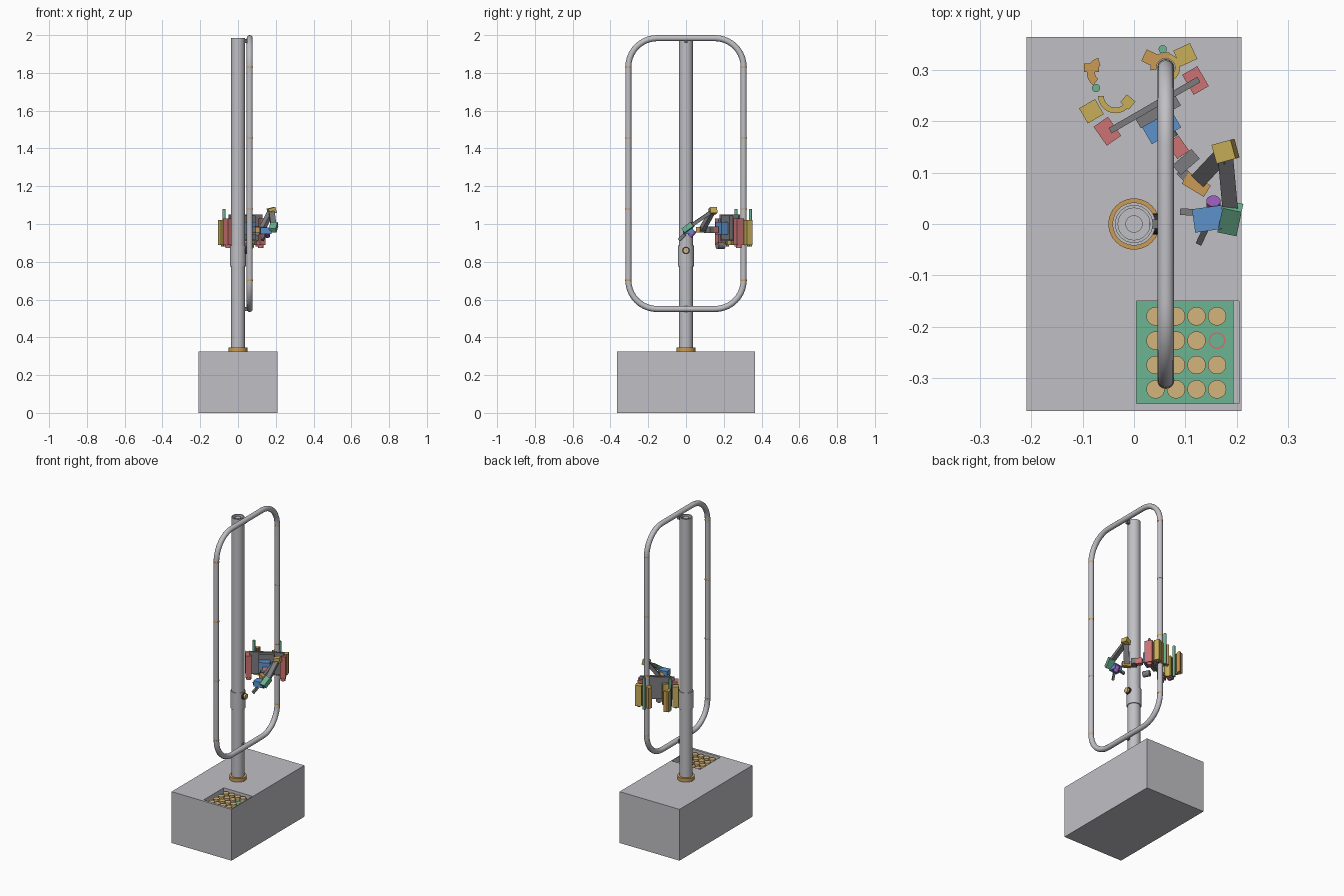
import bpy, bmesh
from math import sin, cos, pi, radians
from mathutils import Vector, Matrix

if "Cube" in bpy.data.objects:
    bpy.data.objects.remove(bpy.data.objects["Cube"], do_unlink=True)


def material(name, r, g, b):
    m = bpy.data.materials.new(name)
    m.use_nodes = True
    m.diffuse_color = (r, g, b, 1)
    m.node_tree.nodes["Principled BSDF"].inputs["Base Color"].default_value = (r, g, b, 1)
    return m


GREY = material("light grey", .53, .53, .56)
DARK = material("dark grey", .2, .2, .21)
RED = material("soft red", .6, .17, .17)
YELLOW = material("mustard yellow", .58, .43, .1)
ORANGE = material("bronze orange", .6, .33, .09)
BLUE = material("mid blue", .11, .29, .6)
GREEN = material("sea green", .15, .46, .29)
PURPLE = material("purple", .3, .1, .45)
TAN = material("tan", .65, .46, .2)
BLACK = material("black", .03, .03, .03)


def finish(name, bm, mat, smooth=False):
    bmesh.ops.recalc_face_normals(bm, faces=bm.faces)
    mesh = bpy.data.meshes.new(name)
    bm.to_mesh(mesh)
    bm.free()
    ob = bpy.data.objects.new(name, mesh)
    bpy.context.collection.objects.link(ob)
    mesh.materials.append(mat)
    if smooth:
        select(ob)
        bpy.ops.object.shade_smooth_by_angle(angle=radians(35))
    return ob


def select(ob):
    bpy.ops.object.select_all(action='DESELECT')
    ob.select_set(True)
    bpy.context.view_layer.objects.active = ob


def block(name, centre, size, mat, turn=0):
    bm = bmesh.new()
    bmesh.ops.create_cube(bm, size=1, matrix=Matrix.Translation(centre)
                          @ Matrix.Rotation(radians(turn), 4, 'Z')
                          @ Matrix.Diagonal((*size, 1)))
    return finish(name, bm, mat)


def bar(name, a, b, width, height, mat):
    """Rectangular link from a to b."""
    a, b = Vector(a), Vector(b)
    bm = bmesh.new()
    bmesh.ops.create_cube(bm, size=1, matrix=Matrix.Translation((a + b) / 2)
                          @ (b - a).to_track_quat('X', 'Z').to_matrix().to_4x4()
                          @ Matrix.Diagonal(((b - a).length, width, height, 1)))
    return finish(name, bm, mat)


def rod(name, a, b, r, mat, sides=24):
    """Cylinder from a to b."""
    a, b = Vector(a), Vector(b)
    bm = bmesh.new()
    bmesh.ops.create_cone(bm, cap_ends=True, segments=sides, radius1=r, radius2=r,
                          depth=(b - a).length, matrix=Matrix.Translation((a + b) / 2)
                          @ (b - a).to_track_quat('Z', 'Y').to_matrix().to_4x4())
    return finish(name, bm, mat, True)


def arc(name, x, y, r_in, r_out, start, end, z0, z1, mat, steps=12):
    """Upright curved wall; a full turn makes a ring."""
    full = end - start >= 360
    bm = bmesh.new()
    rows = []
    for i in range(steps + (0 if full else 1)):
        t = radians(start + (end - start) * i / steps)
        rows.append([bm.verts.new((x + r * cos(t), y + r * sin(t), z))
                     for r, z in ((r_in, z0), (r_out, z0), (r_out, z1), (r_in, z1))])
    pairs = list(zip(rows, rows[1:]))
    if full:
        pairs.append((rows[-1], rows[0]))
    else:
        bm.faces.new(rows[0])
        bm.faces.new(rows[-1])
    for p, q in pairs:
        for k in range(4):
            n = (k + 1) % 4
            bm.faces.new((p[k], p[n], q[n], q[k]))
    return finish(name, bm, mat, True)


# Base box with a recess for the peg tray
BASE = .325
base = block("base_box", (0, 0, BASE / 2), (.42, .73, BASE), GREY)
cutter = block("recess_cutter", (.105, -.25, .31), (.2, .2, .08), GREY)
cutter.hide_render = True
cut = base.modifiers.new("recess", 'BOOLEAN')
cut.operation, cut.solver, cut.object = 'DIFFERENCE', 'EXACT', cutter
select(base)
bpy.ops.object.modifier_apply(modifier=cut.name)
bpy.data.objects.remove(cutter, do_unlink=True)

# Tray with a grid of pegs, one slot empty and ringed
block("peg_tray", (.0995, -.25, .28), (.189, .2, .02), GREEN)
for i in range(4):
    for j in range(4):
        px, py = .042 + .04 * i, -.18 - .0475 * j
        if (i, j) == (3, 1):
            arc("empty_slot_ring", px, py, .0135, .0165, 0, 360, .289, .292, RED, 24)
        else:
            rod("peg", (px, py, .285), (px, py, .315), .018, TAN)

# Hollow column with inner rod, foot collar and sleeve
arc("column_tube", 0, 0, .031, .037, 0, 360, BASE, 1.985, GREY, 32)
rod("column_core", (0, 0, BASE), (0, 0, 1.98), .017, GREY)
arc("foot_collar", 0, 0, .036, .05, 0, 360, BASE, .347, ORANGE, 32)
arc("column_sleeve", 0, 0, .036, .042, 0, 360, .775, .885, GREY, 32)

# Knob on the sleeve
rod("knob_ring", (.035, 0, .86), (.048, 0, .86), .02, BLACK)
rod("knob_cap", (.046, 0, .86), (.06, 0, .86), .016, TAN)

# Closed pipe loop with rounded corners
TX, HALF, LOW, HIGH, BEND, PIPE = .062, .305, .55, 1.984, .152, .016
path = []
for k, (sy, cz) in enumerate(((1, HIGH - BEND), (-1, HIGH - BEND),
                              (-1, LOW + BEND), (1, LOW + BEND))):
    for i in range(11):
        t = (k + i / 10) * pi / 2
        path.append((TX, sy * (HALF - BEND) + BEND * cos(t), cz + BEND * sin(t)))
curve = bpy.data.curves.new("pipe_loop", 'CURVE')
curve.dimensions = '3D'
curve.bevel_depth, curve.bevel_resolution = PIPE, 4
spline = curve.splines.new('POLY')
spline.points.add(len(path) - 1)
for point, co in zip(spline.points, path):
    point.co = (*co, 1)
spline.use_cyclic_u = True
curve.materials.append(GREY)
loop = bpy.data.objects.new("pipe_loop", curve)
bpy.context.collection.objects.link(loop)
select(loop)
bpy.ops.object.convert(target='MESH')

# Joint rings on the pipe and brackets to the column
for side in (-1, 1):
    for z in (.702, 1.08, 1.455, 1.832):
        rod("pipe_joint", (TX, side * HALF, z - .003), (TX, side * HALF, z + .003), .0167, ORANGE)
for z in (LOW, 1.968):
    block("pipe_bracket", (.043, 0, z), (.026, .018, .022), DARK)

# Climber body
block("body_plate", (.04, .232, .98), (.2, .012, .14), DARK, 30)
block("body_back", (.045, .222, .98), (.09, .03, .13), DARK, 30)
block("body_housing", (.052, .192, .977), (.066, .046, .065), BLUE, 30)
rod("body_motor", (.07, .165, .885), (.05, .2, .885), .018, DARK)

# Gripper carriers at both ends of the body
Z0, Z1 = .89, 1.02
for x, y, yx, yy, turn in ((-.052, .181, -.083, .22, 35), (.12, .28, .1, .33, 30)):
    block("gripper_drive", (x, y, .96), (.034, .045, .14), RED, turn)
    rod("drive_foot", (x, y, .873), (x, y, .895), .015, RED)
    block("gripper_housing", (yx, yy, .955), (.036, .034, .13), YELLOW, turn - 5)
    rod("housing_foot", (yx, yy, .88), (yx, yy, .892), .008, PURPLE)

# Open gripper, clear of the pipe
arc("open_fixed_jaw", -.036, .25, .023, .034, 180, 335, Z0, Z1, YELLOW)
block("open_fixed_tip", (-.012, .238, .955), (.02, .022, .13), YELLOW, 50)
rod("open_jaw_pin", (-.074, .265, .88), (-.074, .265, 1.08), .008, GREEN, 12)
arc("open_moving_jaw", -.062, .295, .014, .03, 105, 235, Z0, Z1, ORANGE)
block("open_moving_tip", (-.083, .305, .955), (.03, .016, .13), ORANGE)

# Closed gripper around the pipe
arc("closed_fixed_jaw", TX, HALF, .018, .028, -70, 75, Z0, Z1, YELLOW)
arc("closed_moving_jaw", TX, HALF, .018, .03, 75, 190, Z0, Z1, ORANGE)
block("closed_moving_tip", (.033, .323, .955), (.03, .025, .13), ORANGE, -25)
rod("closed_jaw_pin", (.056, .341, .88), (.056, .341, 1.08), .008, GREEN, 12)

# Jointed arm
bar("arm_base", (.075, .165, .97), (.096, .135, .97), .028, .035, RED)
bar("arm_shoulder", (.083, .105, .97), (.12, .137, .97), .025, .035, DARK)
bar("shoulder_link", (.09, .105, .97), (.115, .08, .97), .02, .025, DARK)
bar("arm_elbow", (.1, .09, .97), (.143, .064, .97), .026, .03, ORANGE)
bar("upper_link", (.125, .085, .97), (.172, .135, 1.06), .032, .022, DARK)
bar("arm_wrist", (.16, .137, 1.065), (.197, .147, 1.075), .038, .032, YELLOW)
bar("fore_link", (.178, .135, 1.065), (.188, .025, .99), .03, .018, DARK)
bar("hand_joint", (.193, .035, 1.0), (.183, -.012, .965), .038, .028, GREEN)
block("hand", (.145, .01, .965), (.058, .046, .035), BLUE, 8)
rod("hand_knuckle", (.155, .02, .935), (.155, .045, .965), .014, PURPLE)
bar("finger_back", (.13, .022, .955), (.092, .024, .945), .013, .016, DARK)
bar("finger_front", (.142, -.005, .945), (.128, -.035, .915), .012, .016, DARK)
